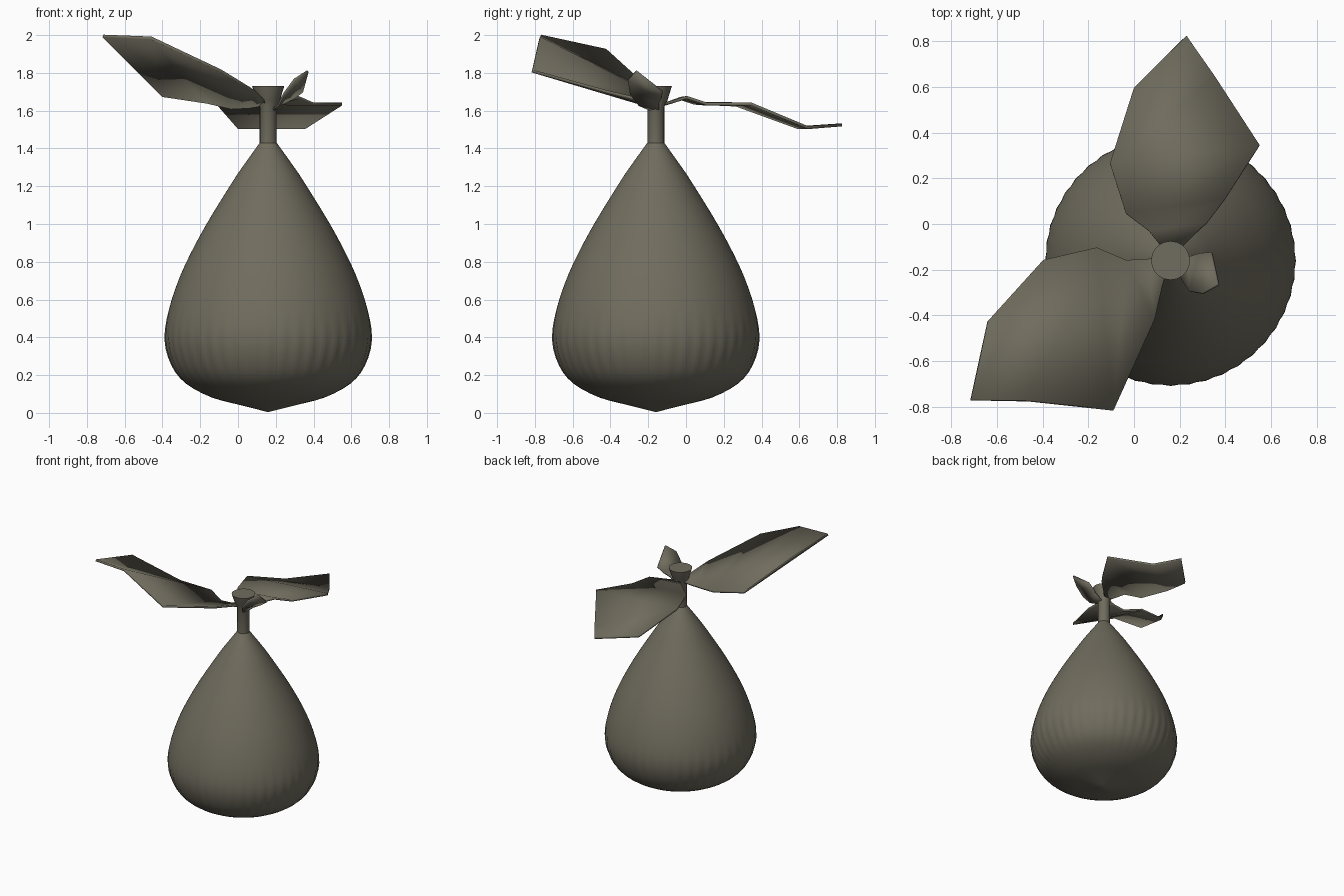
import bpy, bmesh, math
from mathutils import Vector

if "Cube" in bpy.data.objects:
    bpy.data.objects.remove(bpy.data.objects["Cube"])

CX, CY = 0.16, -0.16

mat = bpy.data.materials.new("olive grey")
mat.diffuse_color = (0.162, 0.150, 0.112, 1)
mat.use_nodes = True
mat.node_tree.nodes["Principled BSDF"].inputs["Base Color"].default_value = mat.diffuse_color


def make_object(name, bm):
    bmesh.ops.recalc_face_normals(bm, faces=bm.faces)
    mesh = bpy.data.meshes.new(name)
    bm.to_mesh(mesh)
    bm.free()
    mesh.materials.append(mat)
    ob = bpy.data.objects.new(name, mesh)
    bpy.context.collection.objects.link(ob)
    bpy.ops.object.select_all(action='DESELECT')
    ob.select_set(True)
    bpy.context.view_layer.objects.active = ob
    bpy.ops.object.shade_smooth_by_angle(angle=math.radians(30))
    return ob


def lathe(name, profile, segments, ridges=0):
    """Rings of (radius, z), capped at both ends; ridges ripple the lower belly."""
    bm = bmesh.new()
    rings = []
    for r, z in profile:
        fade = max(0.0, 1 - abs(z - 0.33) / 0.22)
        ring = []
        for i in range(segments):
            a = math.tau * i / segments
            rr = r * (1 + (0.006 * fade * math.cos(ridges * a) if ridges else 0))
            ring.append(bm.verts.new((CX + rr * math.cos(a), CY + rr * math.sin(a), z)))
        rings.append(ring)
    for a, b in zip(rings, rings[1:]):
        for i in range(segments):
            j = (i + 1) % segments
            bm.faces.new((a[i], a[j], b[j], b[i]))
    bm.faces.new(rings[0])
    bm.faces.new(rings[-1])
    return make_object(name, bm)


def leaf(name, left, right, thickness, tip=None):
    """Strip of quads between two edges, with an optional pointed tip."""
    bm = bmesh.new()
    lv = [bm.verts.new(p) for p in left]
    rv = [bm.verts.new(p) for p in right]
    for i in range(len(lv) - 1):
        bm.faces.new((lv[i], rv[i], rv[i + 1], lv[i + 1]))
    if tip:
        bm.faces.new((lv[-1], rv[-1], bm.verts.new(tip)))
    ob = make_object(name, bm)
    mod = ob.modifiers.new("thickness", 'SOLIDIFY')
    mod.thickness = thickness
    mod.offset = 0
    return ob


def smooth_profile(pts, steps):
    """Catmull-Rom curve through the profile points."""
    p = [Vector(q) for q in pts]
    p = [2 * p[0] - p[1]] + p + [2 * p[-1] - p[-2]]
    out = []
    for i in range(1, len(p) - 2):
        a, b, c, d = p[i - 1:i + 3]
        for s in range(steps):
            t = s / steps
            out.append(0.5 * (2 * b + (c - a) * t + (2 * a - 5 * b + 4 * c - d) * t * t
                              + (3 * b - a - 3 * c + d) * t ** 3))
    return [tuple(v) for v in out] + [pts[-1]]


# Pear-shaped fruit with a faintly rippled belly
fruit = [(0.004, 0.005), (0.15, 0.042), (0.30, 0.082), (0.435, 0.155), (0.51, 0.25), (0.547, 0.39),
         (0.525, 0.55), (0.464, 0.73), (0.382, 0.90), (0.297, 1.05), (0.185, 1.23),
         (0.138, 1.30), (0.045, 1.43)]
lathe("fruit", smooth_profile(fruit, 3), 176, 44)

# Stem flaring to a flat cut top
lathe("stem", [(0.045, 1.40), (0.045, 1.62), (0.062, 1.655), (0.085, 1.73)], 20)

# Leaves
leaf("back_leaf",
     [(0.13, -0.11, 1.635), (0.065, -0.03, 1.665), (-0.035, 0.045, 1.64),
      (-0.105, 0.265, 1.63), (0.0, 0.595, 1.51)],
     [(0.20, -0.11, 1.635), (0.32, 0.005, 1.67), (0.40, 0.11, 1.635),
      (0.55, 0.345, 1.635), (0.355, 0.645, 1.51)],
     0.016, (0.23, 0.825, 1.525))
leaf("front_leaf",
     [(0.14, -0.14, 1.635), (0.06, -0.155, 1.62), (-0.035, -0.16, 1.615),
      (-0.165, -0.105, 1.645), (-0.40, -0.16, 1.68), (-0.64, -0.425, 1.92)],
     [(0.15, -0.19, 1.64), (0.13, -0.25, 1.66), (0.09, -0.42, 1.70),
      (-0.09, -0.815, 1.81), (-0.46, -0.775, 1.985), (-0.715, -0.77, 1.995)],
     0.016)
leaf("small_leaf",
     [(0.18, -0.14, 1.595), (0.24, -0.145, 1.64), (0.29, -0.13, 1.665),
      (0.34, -0.125, 1.70)],
     [(0.18, -0.18, 1.60), (0.215, -0.25, 1.63), (0.245, -0.295, 1.69),
      (0.30, -0.305, 1.765)],
     0.012, (0.37, -0.265, 1.81))
